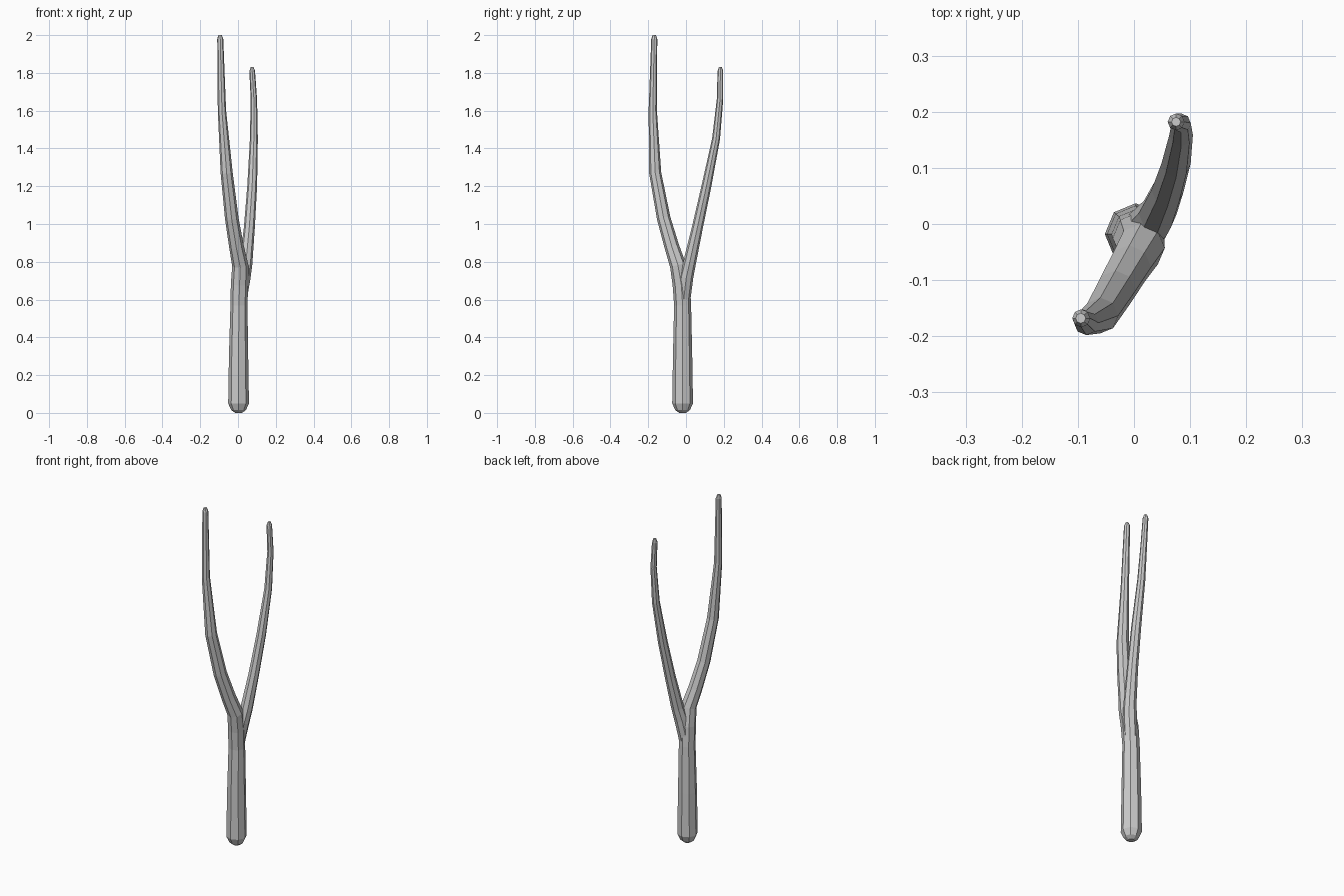
import bpy, bmesh, math
from mathutils import Vector

if "Cube" in bpy.data.objects:
    bpy.data.objects.remove(bpy.data.objects["Cube"])

SIDES = 8


def tube(name, stations):
    """Sweep an octagon through (x, y, z, radius) stations and cap both ends."""
    pts = [Vector(s[:3]) for s in stations]
    bm = bmesh.new()
    rings = []
    for i, s in enumerate(stations):
        t = (pts[min(i + 1, len(pts) - 1)] - pts[max(i - 1, 0)]).normalized()
        u = (Vector((1, 0, 0)) - t * t.x).normalized()
        v = t.cross(u)
        rings.append([bm.verts.new(pts[i] + s[3] * (u * math.cos(a) + v * math.sin(a)))
                      for a in (2 * math.pi * k / SIDES for k in range(SIDES))])
    for a, b in zip(rings, rings[1:]):
        for k in range(SIDES):
            n = (k + 1) % SIDES
            bm.faces.new((a[k], a[n], b[n], b[k]))
    bm.faces.new(rings[0][::-1])
    bm.faces.new(rings[-1])
    mesh = bpy.data.meshes.new(name)
    bm.to_mesh(mesh)
    bm.free()
    ob = bpy.data.objects.new(name, mesh)
    bpy.context.collection.objects.link(ob)
    return ob


# Handle running on into the tall prong
stick = tube("forked_stick", [
    (0.003, -0.018, 0.0, 0.018), (0.003, -0.018, 0.015, 0.039),
    (0.003, -0.018, 0.05, 0.055), (0.003, -0.018, 0.30, 0.051),
    (0.005, -0.018, 0.57, 0.045), (0.008, -0.025, 0.68, 0.046),
    (0.012, -0.042, 0.78, 0.043), (-0.008, -0.075, 0.88, 0.039),
    (-0.033, -0.118, 1.03, 0.036), (-0.060, -0.163, 1.27, 0.032),
    (-0.085, -0.176, 1.60, 0.022), (-0.094, -0.168, 1.98, 0.016),
    (-0.095, -0.168, 2.0, 0.009)])

# Short prong branching from the top of the handle
prong = tube("short_prong", [
    (0.008, -0.018, 0.52, 0.028), (0.014, -0.010, 0.62, 0.036),
    (0.030, 0.002, 0.72, 0.037), (0.042, 0.018, 0.79, 0.034),
    (0.060, 0.060, 0.98, 0.029), (0.075, 0.108, 1.20, 0.026),
    (0.084, 0.159, 1.45, 0.021), (0.084, 0.180, 1.66, 0.017),
    (0.075, 0.182, 1.81, 0.015), (0.075, 0.182, 1.83, 0.008)])

# Join both into a single skin at the fork
mod = stick.modifiers.new("fork", 'BOOLEAN')
mod.operation = 'UNION'
mod.solver = 'EXACT'
mod.object = prong
bpy.context.view_layer.objects.active = stick
stick.select_set(True)
bpy.ops.object.modifier_apply(modifier=mod.name)
bpy.data.objects.remove(prong)
